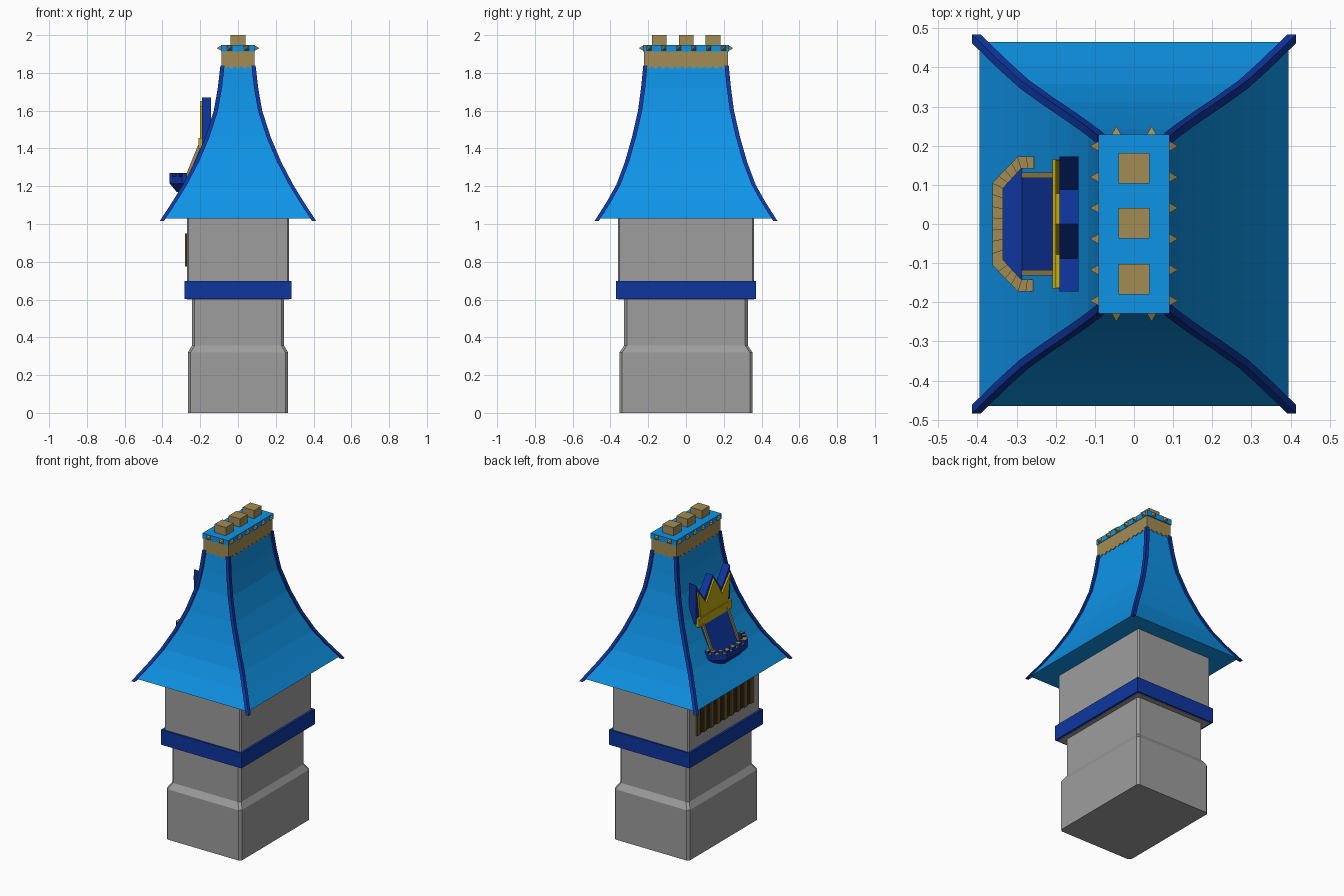
import bpy, bmesh, math
from mathutils import Vector

cube = bpy.data.objects.get("Cube")
if cube:
    bpy.data.objects.remove(cube)


def material(name, rgb):
    lin = [((c / 255 + 0.055) / 1.055) ** 2.4 for c in rgb] + [1]
    m = bpy.data.materials.new(name)
    m.use_nodes = True
    m.diffuse_color = lin
    m.node_tree.nodes["Principled BSDF"].inputs["Base Color"].default_value = lin
    return m


STONE = material("grey stone", (157, 157, 157))
SKY = material("sky blue roof", (15, 148, 232))
ROYAL = material("royal blue", (14, 54, 160))
TAN = material("tan wood", (163, 140, 84))
GOLD = material("crown gold", (190, 167, 15))
BROWN = material("brown bars", (112, 86, 40))
DARK = material("dark recess", (48, 38, 24))


def loft(name, rings, *mats):
    """Bridge equal-length point rings, cap both ends; a second material goes on upward faces."""
    bm = bmesh.new()
    rows = [[bm.verts.new(p) for p in ring] for ring in rings]
    n = len(rows[0])
    for a, b in zip(rows, rows[1:]):
        for i in range(n):
            j = (i + 1) % n
            bm.faces.new((a[i], a[j], b[j], b[i]))
    bm.faces.new(rows[0])
    bm.faces.new(rows[-1])
    bmesh.ops.remove_doubles(bm, verts=bm.verts, dist=1e-5)
    bmesh.ops.recalc_face_normals(bm, faces=bm.faces)
    if len(mats) > 1:
        for f in bm.faces:
            f.material_index = int(f.normal.z > 0.9)
    me = bpy.data.meshes.new(name)
    bm.to_mesh(me)
    bm.free()
    for m in mats:
        me.materials.append(m)
    ob = bpy.data.objects.new(name, me)
    bpy.context.collection.objects.link(ob)
    return ob


def rect(z, hx, hy, cx=0, cy=0, cut=0):
    """Horizontal rectangle, optionally with cut corners."""
    pts = []
    for sx, sy in ((1, 1), (-1, 1), (-1, -1), (1, -1)):
        if cut:
            pair = [(sx * hx, sy * (hy - cut)), (sx * (hx - cut), sy * hy)]
            pts += pair if sx * sy > 0 else pair[::-1]
        else:
            pts.append((sx * hx, sy * hy))
    return [(cx + x, cy + y, z) for x, y in pts]


def box(name, x0, x1, y0, y1, z0, z1, *mats):
    dims = ((x1 - x0) / 2, (y1 - y0) / 2, (x0 + x1) / 2, (y0 + y1) / 2)
    return loft(name, [rect(z, *dims) for z in (z0, z1)], *mats)


def plate(name, outline, axis, lo, hi, mat):
    """Extrude a vertical outline of (across, z) along x or y."""
    def ring(d):
        return [(d, a, z) if axis == "x" else (a, d, z) for a, z in outline]
    return loft(name, [ring(lo), ring(hi)], mat)


# Stone tower
loft("tower_base", [rect(z, x, y, cut=0.014) for z, x, y in
     ((0, .265, .352), (.32, .265, .352), (.357, .243, .327), (.61, .243, .327))], STONE)
loft("tower_upper", [rect(z, .27, .36, cut=0.008) for z in (.6, 1.035)], STONE)
box("collar", -.284, .284, -.371, .371, .603, .698, ROYAL)

# Barred window on the right wall
box("window_recess", -.274, -.26, -.285, .285, .775, .95, DARK)
BARS = 9
for i in range(BARS):
    y = -.27 + .54 * i / (BARS - 1)
    box("window_bar", -.281, -.272, y - .015, y + .015, .775, .95, BROWN)

# Flared roof with trimmed hips
FLARE = ((1.03, .395, .465), (1.12, .335, .407), (1.21, .28, .357), (1.33, .217, .312),
         (1.46, .162, .275), (1.6, .117, .243), (1.72, .096, .227), (1.84, .082, .215))
loft("roof", [rect(z, x, y) for z, x, y in FLARE + ((1.92, .08, .213),)], SKY)
for sx in (1, -1):
    for sy in (1, -1):
        path = ((1.016, .403, .473),) + FLARE[1:]
        loft("hip_trim", [rect(z, .011, .011, sx * x, sy * y) for z, x, y in path], ROYAL)


# Ridge band with a scalloped lower edge
def scalloped(half, count):
    steps = count * 4
    low = [(-half + 2 * half * i / steps, 1.836 - .013 * abs(math.sin(math.pi * i / 4)))
           for i in range(steps + 1)]
    return low + [(half, 1.92), (-half, 1.92)]


for s in (1, -1):
    plate("ridge_band_side", scalloped(.222, 11), "x", s * .072, s * .088, TAN)
    plate("ridge_band_end", scalloped(.088, 5), "y", s * .205, s * .222, TAN)

# Ridge cap with studs and blocks
box("ridge_cap", -.091, .091, -.228, .228, 1.914, 1.948, SKY)


def stud(base, direction):
    base, d = Vector(base), Vector(direction)
    side = d.cross(Vector((0, 0, 1))) * .013
    up = Vector((0, 0, .013))
    ring = [base + side + up, base - side + up, base - side - up, base + side - up]
    loft("ridge_stud", [ring, [base + d * .023] * 4], TAN)


for s in (1, -1):
    for i in range(6):
        stud((s * .09, -.196 + i * .079, 1.931), (s, 0, 0))
    for x in (-.045, .045):
        stud((x, s * .227, 1.931), (0, s, 0))
for y in (-.141, .002, .143):
    box("ridge_block", -.04, .04, y - .039, y + .039, 1.94, 2, TAN)

# Crown-shaped dormer
crown_back = [(-.172, 1.42), (-.172, 1.67), (-.088, 1.55), (0, 1.67),
              (.088, 1.55), (.172, 1.67), (.172, 1.42)]
plate("dormer_back", crown_back, "x", -.19, -.142, ROYAL)
crown_front = [(-.135, 1.42), (-.163, 1.625), (-.078, 1.525), (0, 1.65),
               (.078, 1.525), (.163, 1.625), (.135, 1.42)]
plate("crown", crown_front, "x", -.201, -.188, GOLD)
box("crown_band", -.208, -.185, -.165, .165, 1.4, 1.455, GOLD)

# Doorway panel and rails lying on the roof slope
slope = [(-.285, 1.21), (-.2, 1.42), (-.16, 1.42), (-.24, 1.21)]
plate("doorway_panel", slope, "y", -.125, .125, ROYAL)
rail = [(-.288, 1.23), (-.206, 1.43), (-.19, 1.43), (-.272, 1.23)]
for s in (1, -1):
    plate("doorway_rail", rail, "y", s * .118, s * .132, TAN)

# Balcony basin
def mirrored(half):
    return half + [(x, -y) for x, y in reversed(half)]


outer = mirrored([(-.255, .172), (-.297, .172), (-.362, .105)])
inner = mirrored([(-.255, .142), (-.288, .142), (-.334, .092)])
foot = mirrored([(-.22, .115), (-.285, .115), (-.325, .075)])
basin = ((foot, 1.17), (outer, 1.215), (outer, 1.245), (inner, 1.245), (inner, 1.2))
loft("balcony", [[(x, y, z) for x, y in pts] for pts, z in basin], ROYAL)

# Notched balcony rim, tan on top
for k, parts in enumerate((2, 4, 7, 4, 2)):
    def at(pts, t):
        return Vector(pts[k]).lerp(Vector(pts[k + 1]), t)
    for i in range(parts):
        a, b = i / parts, (i + 1) / parts
        quad = [at(outer, a), at(outer, b), at(inner, b), at(inner, a)]
        top = 1.27 if i % 2 == 0 else 1.252
        loft("balcony_rim", [[(p.x, p.y, z) for p in quad] for z in (1.24, top)], ROYAL, TAN)
